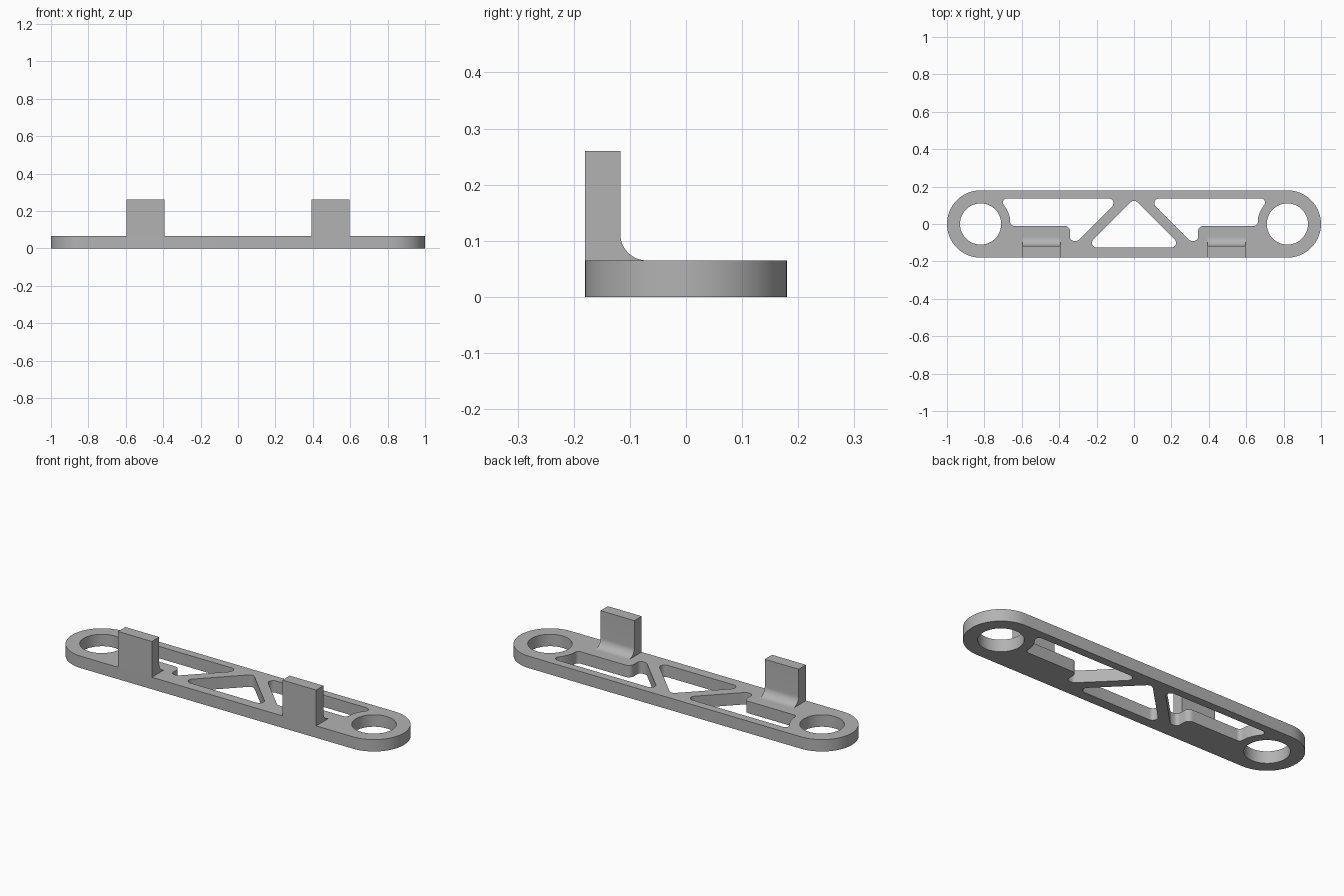
import bpy
import bmesh
import math
from mathutils import Vector

THICK, END_X, END_R = 0.065, 0.82, 0.18

cube = bpy.data.objects.get("Cube")
if cube:
    bpy.data.objects.remove(cube, do_unlink=True)

grey = bpy.data.materials.new("plain grey")
grey.use_nodes = True
grey.diffuse_color = (0.45, 0.45, 0.45, 1)
grey.node_tree.nodes["Principled BSDF"].inputs["Base Color"].default_value = grey.diffuse_color


def arc(cx, cy, r, start, end, steps):
    """Points on an arc, angles in degrees."""
    angles = [math.radians(start + (end - start) * i / steps) for i in range(steps + 1)]
    return [Vector((cx + r * math.cos(a), cy + r * math.sin(a))) for a in angles]


def rounded(corners, steps=8):
    """Closed outline from (x, y, fillet radius) corners."""
    out = []
    for i, (x, y, r) in enumerate(corners):
        p = Vector((x, y))
        if r == 0:
            out.append(p)
            continue
        a = (Vector(corners[i - 1][:2]) - p).normalized()
        b = (Vector(corners[(i + 1) % len(corners)][:2]) - p).normalized()
        half = a.angle(b) / 2
        centre = p + (a + b).normalized() * (r / math.sin(half))
        u = p + a * (r / math.tan(half)) - centre
        v = p + b * (r / math.tan(half)) - centre
        sweep = u.angle_signed(v)
        for k in range(steps + 1):
            t = -sweep * k / steps
            c, s = math.cos(t), math.sin(t)
            out.append(centre + Vector((u.x * c - u.y * s, u.x * s + u.y * c)))
    return out


def finish(name, bm):
    bmesh.ops.remove_doubles(bm, verts=bm.verts, dist=0.0001)
    bmesh.ops.recalc_face_normals(bm, faces=bm.faces)
    mesh = bpy.data.meshes.new(name)
    bm.to_mesh(mesh)
    bm.free()
    mesh.materials.append(grey)
    obj = bpy.data.objects.new(name, mesh)
    bpy.context.collection.objects.link(obj)
    bpy.ops.object.select_all(action="DESELECT")
    obj.select_set(True)
    bpy.context.view_layer.objects.active = obj
    bpy.ops.object.shade_smooth_by_angle(angle=math.radians(30))
    return obj


# Plate outline, round end holes and central triangular window
loops = [arc(END_X, 0, END_R, -90, 90, 32) + arc(-END_X, 0, END_R, 90, 270, 32)]
for side in (1, -1):
    loops.append(arc(side * END_X, 0, 0.11, 0, 360, 48)[:-1])
loops.append(rounded([(-0.26, -0.126, 0.025), (0.26, -0.126, 0.025), (0, 0.134, 0.025)]))

# Side windows, following the end ring and stepping around the tab base
ring = [(p.x, p.y, 0) for p in arc(END_X, 0, 0.16, 169, 142, 8)]
window = rounded([(0.074, 0.136, 0.025), (0.3, -0.09, 0.02), (0.342, -0.09, 0.02),
                  (0.342, -0.01, 0.03), (0.661, -0.01, 0.02)] + ring
                 + [(0.724, 0.136, 0.021)])
loops.append(window)
loops.append([Vector((-p.x, p.y)) for p in window])

# Fill the outlines as one flat curve and thicken it
curve = bpy.data.curves.new("plate_outline", "CURVE")
curve.dimensions = "2D"
curve.fill_mode = "BOTH"
curve.extrude = THICK / 2
for loop in loops:
    spline = curve.splines.new("POLY")
    spline.points.add(len(loop) - 1)
    spline.use_cyclic_u = True
    for point, p in zip(spline.points, loop):
        point.co = (p.x, p.y, 0, 1)
helper = bpy.data.objects.new("plate_outline", curve)
bpy.context.collection.objects.link(helper)
bpy.context.view_layer.update()
solid = bpy.data.meshes.new_from_object(helper.evaluated_get(bpy.context.evaluated_depsgraph_get()))
bpy.data.objects.remove(helper, do_unlink=True)
bm = bmesh.new()
bm.from_mesh(solid)
bpy.data.meshes.remove(solid)
bmesh.ops.translate(bm, verts=bm.verts, vec=(0, 0, THICK / 2))
finish("plate", bm)

# Upright tabs with a curved fillet at the back of the foot
profile = [Vector((-END_R, THICK)), Vector((-END_R, 0.26)), Vector((-0.117, 0.26))]
profile += arc(-0.07, THICK + 0.047, 0.047, 180, 270, 12)
for name, x in (("left_tab", 0.495), ("right_tab", -0.495)):
    bm = bmesh.new()
    face = bm.faces.new([bm.verts.new((x - 0.102, p.x, p.y)) for p in profile])
    made = bmesh.ops.extrude_face_region(bm, geom=[face])["geom"]
    verts = [g for g in made if isinstance(g, bmesh.types.BMVert)]
    bmesh.ops.translate(bm, verts=verts, vec=(0.204, 0, 0))
    finish(name, bm)
